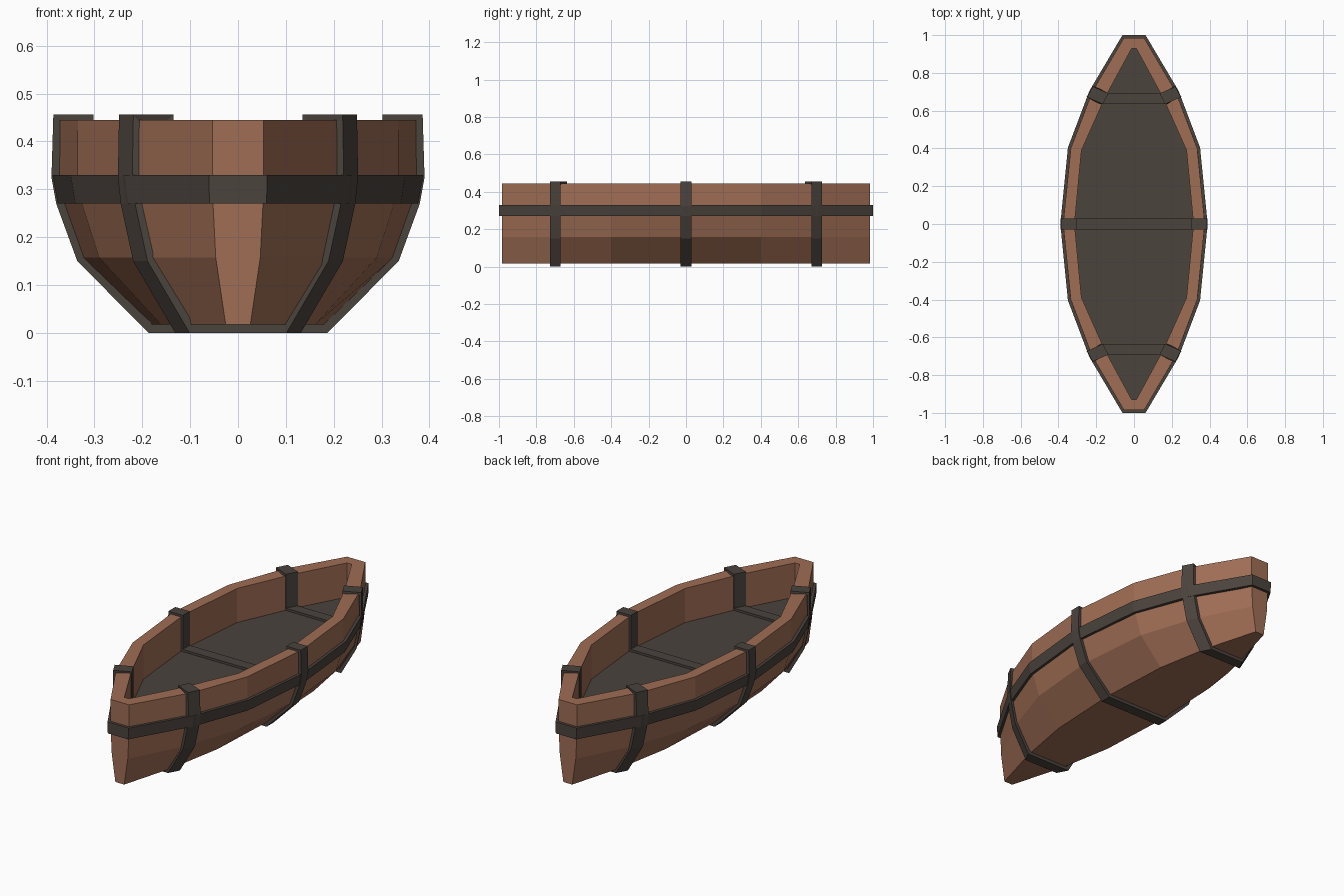
import bpy
from mathutils import Vector

if "Cube" in bpy.data.objects:
    bpy.data.objects.remove(bpy.data.objects["Cube"])


def material(name, rgb):
    m = bpy.data.materials.new(name)
    m.diffuse_color = (*rgb, 1)
    m.use_nodes = True
    m.node_tree.nodes["Principled BSDF"].inputs["Base Color"].default_value = m.diffuse_color
    return m


WOOD = material("brown_wood", (0.35, 0.155, 0.09))
DARK = material("dark_trim", (0.07, 0.056, 0.047))
DECK_Z = 0.265


def make(name, verts, faces, mat):
    me = bpy.data.meshes.new(name)
    me.from_pydata([tuple(v) for v in verts], [], faces)
    me.update()
    ob = bpy.data.objects.new(name, me)
    bpy.context.collection.objects.link(ob)
    me.materials.append(mat)
    return ob


def outline(quarter, z):
    """Mirror a quarter plan (bow to midship) into a closed ring."""
    right = [(x, -y) for x, y in quarter] + [(x, y) for x, y in quarter[-2::-1]]
    return [(x, y, z) for x, y in right] + [(-x, y, z) for x, y in reversed(right)]


def loft(name, rings, mat, cap_first=False, closed=False):
    """Skin a stack of rings that share a point count."""
    n = len(rings[0])
    verts = [p for r in rings for p in r]
    faces = []
    for k in range(len(rings) if closed else len(rings) - 1):
        a, b = k * n, (k + 1) % len(rings) * n
        for i in range(n):
            j = (i + 1) % n
            faces.append((a + i, a + j, b + j, b + i))
    if cap_first:
        faces.append(tuple(reversed(range(n))))
    return make(name, verts, faces, mat)


# Hull: scaled sections outside, rim, then the inner wall down to the deck
STATIONS = [(0.143, 0.985), (0.59, 0.7), (0.893, 0.4), (1, 0)]
INNER = [(0.013, 0.928), (0.153, 0.67), (0.278, 0.39), (0.315, 0)]


def plan(half, grow=0.0):
    return [(half * s + grow * (0.5 if s < 0.2 else 1), y + (grow if s < 0.2 else grow * 0.3 * (y > 0)))
            for s, y in STATIONS]


rings = [outline(plan(h), z) for h, z in
         [(0.18, 0.017), (0.325, 0.157), (0.376, 0.30), (0.375, 0.445)]]
rings += [outline(INNER, 0.445), outline(INNER, DECK_Z)]
loft("hull", rings, WOOD, cap_first=True)

# Deck inside the hull
deck = outline(INNER, DECK_Z)
make("deck", deck, [tuple(range(len(deck)))], DARK)

# Rubbing band around the hull
band = [outline(plan(0.364, 0.015), 0.27), outline(plan(0.375, 0.015), 0.33),
        outline(plan(0.372, -0.003), 0.33), outline(plan(0.362, -0.003), 0.27)]
loft("rubbing_band", band, DARK, closed=True)

# Ribs: closed straps around the outside, over the rim and across the deck
OUTER = [(0.187, 0.0), (0.336, 0.15), (0.380, 0.27), (0.390, 0.325), (0.386, 0.456)]
UNDER = [(0.174, 0.02), (0.318, 0.158), (0.363, 0.275), (0.372, 0.325), (0.370, 0.440)]


def rib(name, y0, scale, grow, inner, slant):
    """slant: (dx, dy) of half the strap width along the hull side."""
    sgn = -1 if y0 < 0 else 1
    yc = abs(y0)
    dx, dy = slant

    def half(profile, g, ix, iz):
        pts = [(x * scale + g, yc, z) for x, z in profile]
        return pts + [(ix, inner[1], profile[-1][1]), (ix, inner[1], iz)]

    def ring(pts, k):
        right = [(x + k * dx, sgn * (y - k * dy), z) for x, y, z in pts]
        return right + [(-x, y, z) for x, y, z in reversed(right)]

    out = half(OUTER, grow, inner[0], DECK_Z + 0.012)
    und = half(UNDER, grow * 0.5, inner[0] + 0.018, DECK_Z - 0.006)
    loops = [ring(out, -1), ring(out, 1), ring(und, 1), ring(und, -1)]
    if sgn > 0:
        loops.reverse()
    return loft(name, loops, DARK, closed=True)


rib("middle_rib", 0, 1.0, 0.0, (0.302, 0), (0.0, 0.029))
for label, y in (("front", -0.70), ("back", 0.70)):
    rib(label + "_rib", y, 0.59, 0.006, (0.15, 0.663), (0.015, 0.028))

# Make all normals consistent
import bmesh
for ob in bpy.context.collection.objects:
    bm = bmesh.new()
    bm.from_mesh(ob.data)
    bmesh.ops.recalc_face_normals(bm, faces=bm.faces)
    if ob.name == "deck" and bm.faces[:][0].normal.z < 0:
        bmesh.ops.reverse_faces(bm, faces=bm.faces)
    bm.to_mesh(ob.data)
    bm.free()
